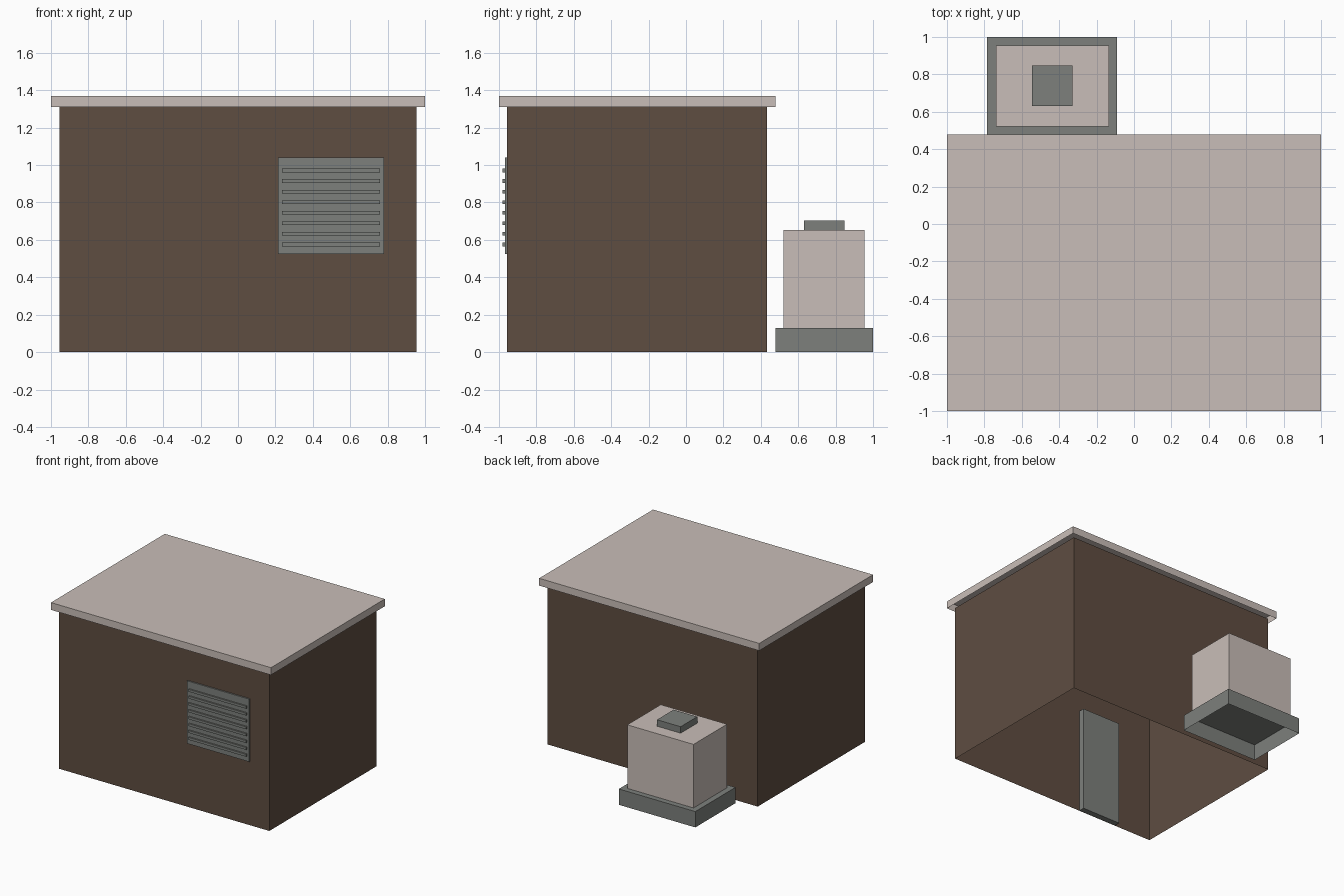
import bpy
import bmesh

cube = bpy.data.objects.get("Cube")
if cube:
    bpy.data.objects.remove(cube, do_unlink=True)


def make_material(name, rgb):
    mat = bpy.data.materials.new(name)
    mat.use_nodes = True
    mat.diffuse_color = (*rgb, 1)
    mat.node_tree.nodes["Principled BSDF"].inputs["Base Color"].default_value = (*rgb, 1)
    return mat


brown = make_material("brown_wall", (0.114, 0.074, 0.053))
beige = make_material("pale_beige", (0.584, 0.515, 0.479))
grey = make_material("metal_grey", (0.205, 0.216, 0.202))


def box(name, mat, x, y, z, open_bottom=False):
    """Box between the given (min, max) ranges, optionally without its underside."""
    bm = bmesh.new()
    bmesh.ops.create_cube(bm, size=1)
    for v in bm.verts:
        v.co = [r[0] if c < 0 else r[1] for c, r in zip(v.co, (x, y, z))]
    bm.normal_update()
    if open_bottom:
        under = [f for f in bm.faces if f.normal.z < -0.5]
        bmesh.ops.delete(bm, geom=under, context="FACES_ONLY")
    mesh = bpy.data.meshes.new(name)
    bm.to_mesh(mesh)
    bm.free()
    mesh.materials.append(mat)
    obj = bpy.data.objects.new(name, mesh)
    bpy.context.collection.objects.link(obj)
    return obj


# Building shell and flat overhanging roof
FRONT = -0.957
box("walls", brown, (-0.955, 0.955), (FRONT, 0.433), (0, 1.31), True)
box("roof", beige, (-1, 1), (-1, 0.478), (1.31, 1.37), True)

# Door panel on the inner side of the front wall
box("door", grey, (-0.615, -0.265), (FRONT + 0.002, -0.907), (0, 0.865))

# Louvred vent on the front
box("vent_panel", grey, (0.215, 0.78), (-0.968, FRONT), (0.525, 1.04))
for i in range(8):
    z = 0.576 + i * 0.0564
    box(f"vent_slat_{i + 1}", grey, (0.235, 0.76), (-0.98, -0.965), (z - 0.01, z + 0.01))

# Equipment cabinet behind the building
box("cabinet_base", grey, (-0.785, -0.09), (0.478, 1), (0, 0.13), True)
box("cabinet_body", beige, (-0.737, -0.135), (0.52, 0.955), (0.13, 0.652), True)
box("cabinet_cap", grey, (-0.545, -0.33), (0.632, 0.848), (0.652, 0.705), True)
